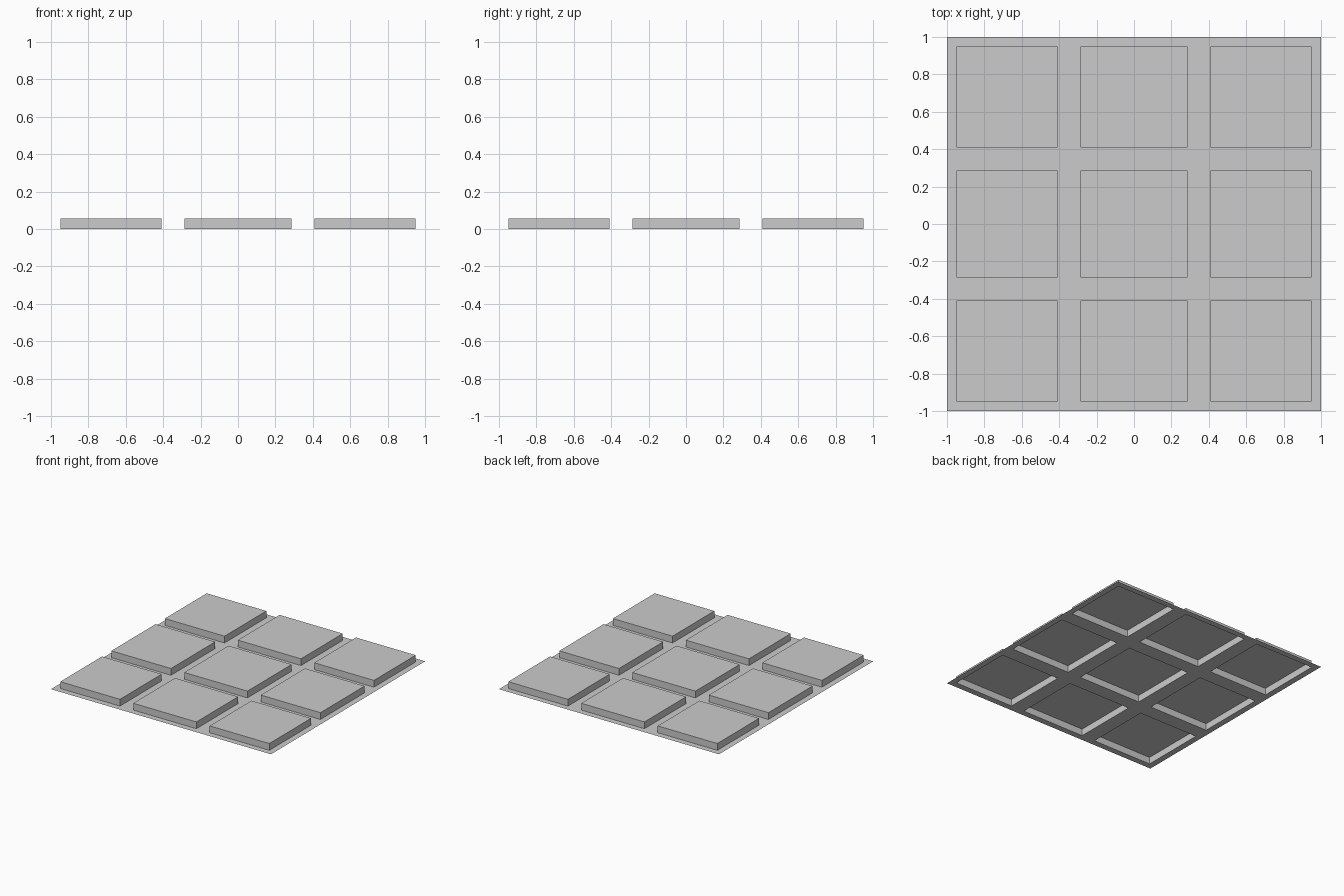
import bpy, bmesh

if "Cube" in bpy.data.objects:
    bpy.data.objects.remove(bpy.data.objects["Cube"])

HEIGHT = 0.056
# Grid lines: border, panel edges and gaps, the same in x and y
LINES = [-1, -0.95, -0.408, -0.287, 0.287, 0.408, 0.95, 1]
n = len(LINES)

bm = bmesh.new()
verts = [[bm.verts.new((x, y, 0)) for x in LINES] for y in LINES]

# Thin sheet; cells with odd row and column are the panels
panels = []
for r in range(n - 1):
    for c in range(n - 1):
        f = bm.faces.new((verts[r][c], verts[r][c + 1],
                          verts[r + 1][c + 1], verts[r + 1][c]))
        if r % 2 and c % 2:
            panels.append(f)

# Raise each panel, leaving it hollow underneath
raised = bmesh.ops.extrude_discrete_faces(bm, faces=panels)["faces"]
for f in raised:
    bmesh.ops.translate(bm, verts=f.verts[:], vec=(0, 0, HEIGHT))

bm.normal_update()
mesh = bpy.data.meshes.new("panelled_tile")
bm.to_mesh(mesh)
bm.free()
tile = bpy.data.objects.new("panelled_tile", mesh)
bpy.context.collection.objects.link(tile)
